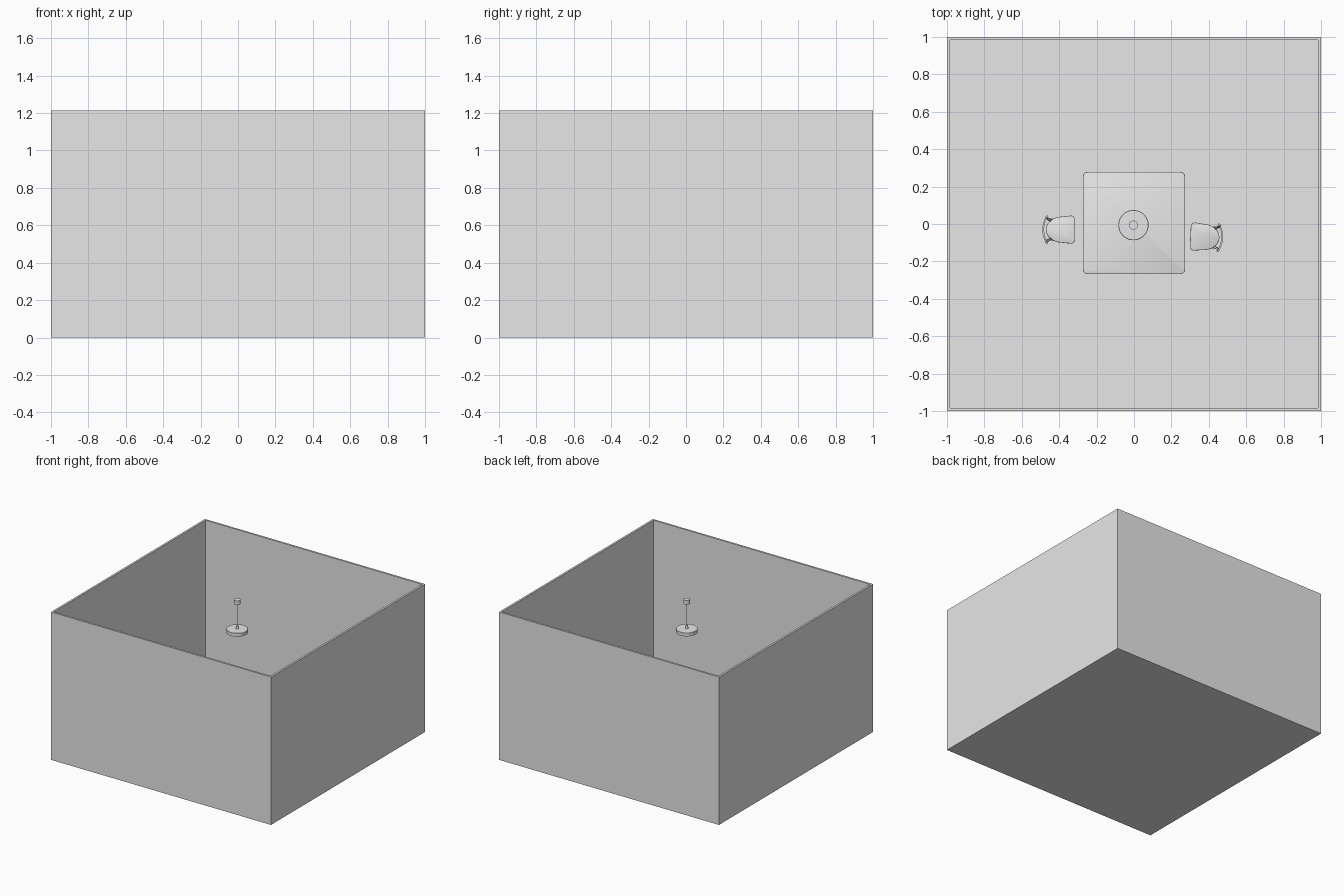
import bpy, bmesh, math
from mathutils import Matrix, Vector

if "Cube" in bpy.data.objects:
    bpy.data.objects.remove(bpy.data.objects["Cube"])

grey = bpy.data.materials.new("light_grey")
grey.diffuse_color = (0.8, 0.8, 0.8, 1)
grey.use_nodes = True
grey.node_tree.nodes["Principled BSDF"].inputs["Base Color"].default_value = grey.diffuse_color


def finish(name, bm, matrix=Matrix(), smooth=False):
    bmesh.ops.recalc_face_normals(bm, faces=bm.faces[:])
    me = bpy.data.meshes.new(name)
    bm.to_mesh(me)
    bm.free()
    me.transform(matrix)
    me.materials.append(grey)
    ob = bpy.data.objects.new(name, me)
    bpy.context.collection.objects.link(ob)
    if smooth:
        bpy.ops.object.select_all(action='DESELECT')
        ob.select_set(True)
        bpy.context.view_layer.objects.active = ob
        bpy.ops.object.shade_smooth_by_angle(angle=math.radians(35))
    return ob


def box(name, lo, hi, matrix=Matrix()):
    bm = bmesh.new()
    lo, hi = Vector(lo), Vector(hi)
    bmesh.ops.create_cube(bm, size=1, matrix=Matrix.Translation((lo + hi) / 2)
                          @ Matrix.Diagonal((*(hi - lo), 1)))
    return finish(name, bm, matrix)


def rod(name, a, b, r1, r2, matrix=Matrix(), sides=12):
    a, b = Vector(a), Vector(b)
    d = b - a
    turn = d.to_track_quat('Z', 'Y').to_matrix().to_4x4()
    bm = bmesh.new()
    bmesh.ops.create_cone(bm, cap_ends=True, segments=sides, radius1=r1, radius2=r2,
                          depth=d.length, matrix=Matrix.Translation((a + b) / 2) @ turn)
    return finish(name, bm, matrix, True)


def slab(name, outline, z0, z1, bevel, matrix=Matrix()):
    bm = bmesh.new()
    face = bm.faces.new([bm.verts.new((x, y, z0)) for x, y in outline])
    up = bmesh.ops.extrude_face_region(bm, geom=[face])
    bmesh.ops.translate(bm, vec=(0, 0, z1 - z0),
                        verts=[v for v in up['geom'] if isinstance(v, bmesh.types.BMVert)])
    rims = [e for e in bm.edges if abs(e.verts[0].co.z - e.verts[1].co.z) < 1e-6]
    bmesh.ops.bevel(bm, geom=rims, offset=bevel, segments=2, profile=0.5, affect='EDGES')
    return finish(name, bm, matrix, True)


def rounded(corners, steps=6):
    # each corner: centre x, centre y, radius x, radius y, start angle
    pts = []
    for cx, cy, rx, ry, start in corners:
        for i in range(steps + 1):
            t = math.radians(start + 90 * i / steps)
            pts.append((cx + rx * math.cos(t), cy + ry * math.sin(t)))
    return pts


def lathe(name, profile, matrix, sides=40):
    bm = bmesh.new()
    vs = [bm.verts.new((r, 0, z)) for r, z in profile]
    es = [bm.edges.new(p) for p in zip(vs, vs[1:])]
    bmesh.ops.spin(bm, geom=vs + es, cent=(0, 0, 0), axis=(0, 0, 1),
                   angle=2 * math.pi, steps=sides)
    bmesh.ops.remove_doubles(bm, verts=bm.verts[:], dist=1e-5)
    return finish(name, bm, matrix, True)


# Room: floor slab and open-topped walls
H, W = 1.215, 0.016
bm = bmesh.new()
loops = []
for s, z in ((1, 0), (1, H), (1 - W, H), (1 - W, W)):
    loops.append([bm.verts.new((s * x, s * y, z))
                  for x, y in ((-1, -1), (1, -1), (1, 1), (-1, 1))])
for a, b in zip(loops, loops[1:]):
    for i in range(4):
        j = (i + 1) % 4
        bm.faces.new((a[i], a[j], b[j], b[i]))
bm.faces.new(loops[0])
bm.faces.new(loops[-1])
finish("room_shell", bm)

# Table
T = Matrix.Translation((0, 0.005, 0))
c, r = 0.248, 0.025
top = rounded([(c, c, r, r, 0), (-c, c, r, r, 90), (-c, -c, r, r, 180), (c, -c, r, r, 270)])
slab("table_top", top, 0.295, 0.317, 0.004, T)
for sx in (-1, 1):
    box("table_apron_side", (sx * 0.22 - 0.006, -0.22, 0.265),
        (sx * 0.22 + 0.006, 0.22, 0.296), T)
    box("table_apron_end", (-0.214, sx * 0.22 - 0.006, 0.265),
        (0.214, sx * 0.22 + 0.006, 0.296), T)
    for sy in (-1, 1):
        rod("table_leg", (sx * 0.225, sy * 0.225, W), (sx * 0.225, sy * 0.225, 0.296),
            0.013, 0.019, T, 16)


# Chairs: local +x is the front
def arc_band(name, z0, z1, M):
    bm = bmesh.new()
    rings = []
    for i in range(13):
        t = -1 + i / 6
        y = 0.076 * t
        x = -0.095 + 0.022 * t * t
        rings.append([bm.verts.new((x + dx, y, z))
                      for dx, z in ((0, z0), (0.009, z0), (0.009, z1), (0, z1))])
    for a, b in zip(rings, rings[1:]):
        for i in range(4):
            j = (i + 1) % 4
            bm.faces.new((a[i], a[j], b[j], b[i]))
    bm.faces.new(rings[0])
    bm.faces.new(rings[-1])
    finish(name, bm, M, True)


def chair(M):
    seat = rounded([(0.058, 0.053, 0.022, 0.022, 0), (0.01, 0.0, 0.086, 0.07, 90),
                    (0.01, 0.0, 0.086, 0.07, 180), (0.058, -0.053, 0.022, 0.022, 270)])
    slab("chair_seat", seat, 0.176, 0.19, 0.003, M)
    for s in (-1, 1):
        rod("chair_front_leg", (0.066, s * 0.062, W), (0.055, s * 0.052, 0.178), 0.005, 0.007, M)
        rod("chair_back_leg", (-0.07, s * 0.058, W), (-0.052, s * 0.05, 0.178), 0.005, 0.007, M)
        rod("chair_back_post", (-0.05, s * 0.048, 0.176), (-0.076, s * 0.067, 0.345),
            0.006, 0.005, M)
        rod("chair_side_stretcher", (0.062, s * 0.058, 0.08), (-0.062, s * 0.055, 0.08),
            0.004, 0.004, M)
    rod("chair_cross_stretcher", (0, -0.056, 0.08), (0, 0.056, 0.08), 0.004, 0.004, M)
    arc_band("chair_top_rail", 0.3, 0.34, M)
    arc_band("chair_lower_rail", 0.25, 0.268, M)


for x, y, turn in ((-0.395, -0.03, 0), (0.381, -0.07, 177)):
    chair(Matrix.Translation((x, y, 0)) @ Matrix.Rotation(math.radians(turn), 4, 'Z'))

# Pendant lamp
L = Matrix.Translation((-0.003, -0.006, 0))
rod("lamp_canopy", (0, 0, 1.17), (0, 0, 1.204), 0.024, 0.024, L, 32)
rod("lamp_cord", (0, 0, 0.985), (0, 0, 1.172), 0.0025, 0.0025, L)
rod("lamp_socket", (0, 0, 0.96), (0, 0, 0.99), 0.012, 0.009, L, 20)
lathe("lamp_shade", [(0, 0.966), (0.079, 0.964), (0.081, 0.962), (0.081, 0.936),
                     (0.077, 0.936), (0.077, 0.942), (0, 0.942)], L)
